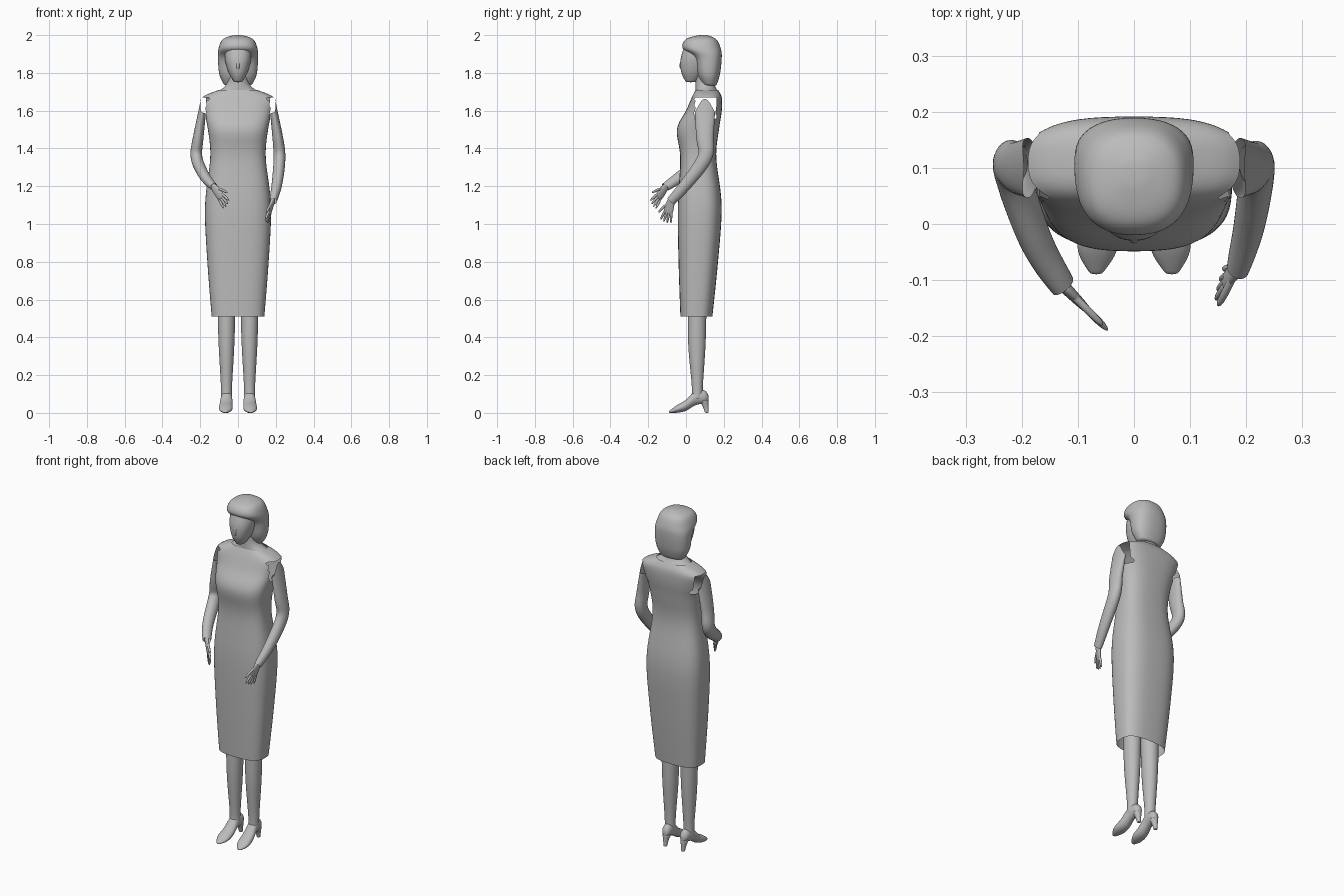
import bpy, bmesh, math
from mathutils import Vector

cube = bpy.data.objects.get("Cube")
if cube:
    bpy.data.objects.remove(cube, do_unlink=True)

tone = 0.5
grey = bpy.data.materials.new("plain_grey")
grey.use_nodes = True
grey.diffuse_color = (tone, tone, tone, 1)
grey.node_tree.nodes["Principled BSDF"].inputs["Base Color"].default_value = grey.diffuse_color


def spline(keys, steps=4):
    """Smooth curve of any dimension through the key tuples."""
    keys = [Vector(key) for key in keys]
    padded = [keys[0]] + keys + [keys[-1]]
    result = []
    for before, start, end, after in zip(padded, padded[1:], padded[2:], padded[3:]):
        leave, arrive = (end - before) / 2, (after - start) / 2
        for step in range(steps):
            t = step / steps
            ease = t * t * (3 - 2 * t)
            result.append(start.lerp(end, ease) + leave * t * (1 - t) ** 2 - arrive * t * t * (1 - t))
    return result + [keys[-1]]


def ring(centre, u, v, power=2, sides=16):
    """Superellipse around a centre, with half axes u and v."""
    def bulge(value):
        return math.copysign(abs(value) ** (2 / power), value)

    angles = [math.tau * i / sides for i in range(sides)]
    return [centre + u * bulge(math.cos(a)) + v * bulge(math.sin(a)) for a in angles]


def loft(name, rings, capped=True, drop=None):
    """Skin the rings, drop faces by a rule, and smooth the result."""
    bm = bmesh.new()
    rows = [[bm.verts.new(point) for point in points] for points in rings]
    for low, high in zip(rows, rows[1:]):
        for i in range(len(low)):
            bm.faces.new((low[i - 1], low[i], high[i], high[i - 1]))
    if capped:
        bm.faces.new(rows[0][::-1])
        bm.faces.new(rows[-1])
    if drop:
        holes = [face for face in bm.faces if drop(face.calc_center_median())]
        bmesh.ops.delete(bm, geom=holes, context='FACES')
    bmesh.ops.recalc_face_normals(bm, faces=bm.faces)
    for face in bm.faces:
        face.smooth = True
    mesh = bpy.data.meshes.new(name)
    bm.to_mesh(mesh)
    bm.free()
    mesh.materials.append(grey)
    part = bpy.data.objects.new(name, mesh)
    bpy.context.collection.objects.link(part)
    part.modifiers.new("smooth", 'SUBSURF').levels = 1


def stack(name, levels, power=2, sides=24, x=0, **options):
    """Upright loft; each level is z, half width, front y, back y."""
    loft(name, [ring(Vector((x, (front + back) / 2, z)), Vector((half, 0, 0)),
                     Vector((0, (back - front) / 2, 0)), power, sides)
                for z, half, front, back in spline(levels)], **options)


def tube(name, keys, radii, side=(0, 1, 0), shape=None, **options):
    """Loft along a path; radii(t) gives the half widths along and across side."""
    path = spline(keys)
    last = len(path) - 1
    rings = []
    for i, point in enumerate(path):
        forward = (path[min(i + 1, last)] - path[max(i - 1, 0)]).normalized()
        u = Vector(side)
        u = (u - forward * u.dot(forward)).normalized()
        along, across = radii(i / last)
        rings.append(ring(point, u * along, forward.cross(u) * across))
    if shape:
        shape(rings[0], path[0])
    loft(name, rings, **options)


# Dress with an open hem, open neckline and armholes
def armhole(point):
    return abs(point.x) > 0.14 and 1.55 < point.z < 1.67 and 0.045 < point.y < 0.16


stack("dress", [
    (0.51, 0.14, -0.03, 0.14), (0.8, 0.163, -0.04, 0.17), (1.1, 0.176, -0.044, 0.19),
    (1.35, 0.147, -0.03, 0.16), (1.5, 0.16, -0.05, 0.175), (1.6, 0.18, 0, 0.19),
    (1.67, 0.19, 0.03, 0.19), (1.71, 0.1, 0.05, 0.17)],
    power=2.8, sides=32, capped=False, drop=armhole)

# Neck, face, nose and bobbed hair
stack("neck", [(1.69, 0.13, 0.05, 0.18), (1.74, 0.06, 0.05, 0.15), (1.84, 0.05, 0.05, 0.14)])
stack("face", [(1.75, 0.02, 0, 0.05), (1.8, 0.05, -0.025, 0.1),
               (1.87, 0.07, -0.03, 0.13), (1.94, 0.07, -0.01, 0.13)], power=2.2)
tube("nose", [(0, -0.02, 1.88), (0, -0.028, 1.84), (0, -0.02, 1.82)],
     lambda t: (0.005 + 0.004 * t, 0.006 + 0.004 * t))
stack("hair", [
    (1.73, 0.07, 0.09, 0.16), (1.79, 0.1, 0.06, 0.18), (1.88, 0.107, 0.04, 0.19),
    (1.93, 0.104, -0.02, 0.185), (1.98, 0.08, 0, 0.16), (2, 0.02, 0.07, 0.11)], power=2.4)


# Sleeves, open at the top with the outer edge drawn up to a point
def sleeve(side, sign, forearm):
    def point_up(rim, centre):
        widest = max(sign * (p.x - centre.x) for p in rim)
        for p in rim:
            outward = max(0, sign * (p.x - centre.x) / widest) ** 3
            p += Vector((-sign * 0.014, 0, 0.075)) * outward

    upper = [(sign * x, 0.1, z) for x, z in ((0.19, 1.59), (0.21, 1.46), (0.22, 1.35))]
    tube(side + "_sleeve", upper + forearm,
         lambda t: (0.055 - 0.03 * t, 0.02 + 0.012 * math.sin(math.pi * t)),
         shape=point_up, capped=False)


sleeve("left", 1, [(0.206, 0, 1.21), (0.185, -0.08, 1.12)])
sleeve("right", -1, [(-0.175, -0.03, 1.25), (-0.127, -0.11, 1.195)])


# Hands: flat palm, four fingers and a thumb
def hand(side, wrist, tip, spread):
    wrist, spread = Vector(wrist), Vector(spread)
    reach = Vector(tip) - wrist
    spread = (spread - reach * spread.dot(reach) / reach.length_squared).normalized()

    def place(along, across):
        return wrist + reach * along + spread * across

    def digit(name, *spots):
        tube(f"{side}_{name}", [place(*spot) for spot in spots],
             lambda t: [0.002 + 0.005 * math.sqrt(1 - t ** 4)] * 2, side=spread)

    tube(side + "_palm", [place(-0.15, 0), place(0.6, 0)],
         lambda t: (0.015 + 0.012 * math.sin(2.4 * t), 0.013 - 0.006 * t), side=spread)
    for finger in ("index", "middle", "ring", "little"):
        offset = 1.5 - ("index", "middle", "ring", "little").index(finger)
        digit(finger + "_finger", (0.45, offset * 0.011), (1 - abs(offset) * 0.05, offset * 0.02))
    digit("thumb", (0.1, 0.01), (0.4, 0.035), (0.65, 0.05))


hand("left", (0.183, -0.08, 1.12), (0.15, -0.11, 1.005), (-0.25, -0.9, 0.2))
hand("right", (-0.126, -0.11, 1.193), (-0.056, -0.18, 1.095), (0.5, -0.5, 0.7))

# Legs, pointed shoes and narrow heels
shoe = spline([(-0.09, 0, 0.01, 0.01), (-0.05, 0, 0.04, 0.035), (0, 0.01, 0.07, 0.036),
               (0.05, 0.04, 0.12, 0.03), (0.1, 0.05, 0.12, 0.026), (0.12, 0.06, 0.09, 0.01)])
for side, sign in (("right", -1), ("left", 1)):
    stack(side + "_leg", [(0.66, 0.05, 0.01, 0.11), (0.38, 0.043, 0.01, 0.105),
                          (0.15, 0.03, 0.03, 0.09), (0.07, 0.03, 0.03, 0.09)], x=sign * 0.061)
    loft(side + "_shoe", [ring(Vector((sign * (0.063 - y / 20), y, (sole + top) / 2)),
                               Vector((half, 0, 0)), Vector((0, 0, (top - sole) / 2)))
                          for y, sole, top, half in shoe])
    stack(side + "_heel", [(0.07, 0.025, 0.07, 0.12), (0.03, 0.014, 0.09, 0.12),
                           (0, 0.01, 0.1, 0.12)], x=sign * 0.058)
